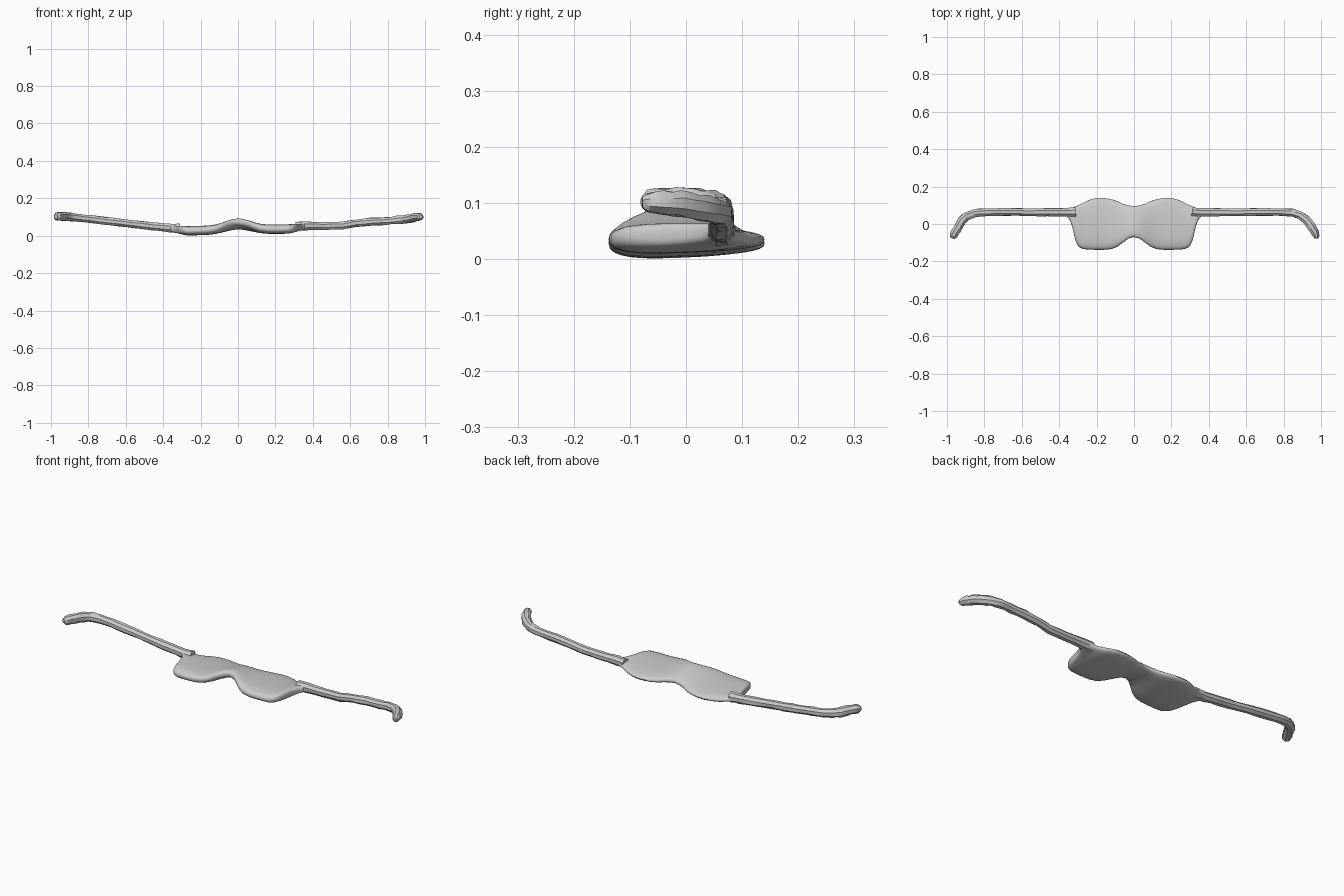
import bpy, bmesh, math, random
from mathutils import Vector

if "Cube" in bpy.data.objects:
    bpy.data.objects.remove(bpy.data.objects["Cube"])

random.seed(4)
grey = bpy.data.materials.new("grey")
grey.diffuse_color = (0.6, 0.6, 0.6, 1)
grey.use_nodes = True
grey.node_tree.nodes["Principled BSDF"].inputs["Base Color"].default_value = grey.diffuse_color


def loft(name, rings, angle):
    """Skin a list of closed rings and cap both ends."""
    bm = bmesh.new()
    rows = [[bm.verts.new(p) for p in ring] for ring in rings]
    n = len(rows[0])
    for a, b in zip(rows, rows[1:]):
        for i in range(n):
            j = (i + 1) % n
            bm.faces.new((a[i], a[j], b[j], b[i]))
    bm.faces.new(rows[0])
    bm.faces.new(rows[-1])
    bmesh.ops.recalc_face_normals(bm, faces=bm.faces)
    mesh = bpy.data.meshes.new(name)
    bm.to_mesh(mesh)
    bm.free()
    mesh.materials.append(grey)
    ob = bpy.data.objects.new(name, mesh)
    bpy.context.collection.objects.link(ob)
    bpy.ops.object.select_all(action='DESELECT')
    ob.select_set(True)
    bpy.context.view_layer.objects.active = ob
    bpy.ops.object.shade_smooth_by_angle(angle=math.radians(angle))
    return ob


# Mask: half outline as (x, front y, back y), mirrored left to right
half = [(0, -.07, .095), (.03, -.078, .099), (.06, -.1, .108), (.09, -.122, .122),
        (.12, -.134, .132), (.16, -.138, .14), (.2, -.138, .14), (.24, -.137, .128),
        (.27, -.134, .114), (.29, -.126, .104), (.305, -.108, .097), (.315, -.08, .093),
        (.323, -.045, .09), (.332, -.01, .087), (.343, .022, .085), (.36, .04, .083)]
outline = [(-x, f, b) for x, f, b in half[:0:-1]] + half


def mask_ring(x, front, back, n=28):
    ring = []
    for i in range(n):
        a = 2 * math.pi * i / n
        c, s = math.cos(a), math.sin(a)
        u = math.copysign(abs(c) ** 0.7, c)
        y = (front + back) / 2 + u * (back - front) / 2
        w = min(1, max(0, (0.14 - y) / 0.28))            # 1 at the front edge
        edge = 1 - 0.25 * max(0, (abs(x) - 0.27) / 0.09)
        thick = (0.018 + 0.011 * w) * edge
        nose = math.exp(-(x / 0.085) ** 2) * (0.008 + 0.048 * w)
        lift = 0.012 * max(0, (abs(x) - 0.27) / 0.09) + 0.006 * x / 0.34
        z = 0.031 + nose + lift + thick * math.copysign(abs(s) ** 0.75, s)
        ring.append((x, y, z))
    return ring


loft("mask", [mask_ring(*p) for p in outline], 40)

# Straps: centre path as (x, y, z, half width), slightly wrinkled, hooked at the end
right = [(.31, .065, .05, .026), (.36, .063, .052, .024), (.46, .063, .052, .021),
         (.56, .062, .055, .021), (.63, .064, .067, .021), (.71, .064, .075, .021),
         (.79, .063, .078, .021), (.85, .06, .084, .022), (.89, .046, .088, .023),
         (.925, .018, .093, .023), (.95, -.015, .099, .023), (.968, -.045, .101, .021),
         (.976, -.068, .101, .017), (.977, -.078, .101, .009)]
left = [(-.31, .065, .04, .026), (-.36, .063, .041, .024), (-.46, .063, .05, .022),
        (-.56, .062, .062, .021), (-.63, .064, .07, .021), (-.71, .064, .079, .021),
        (-.79, .063, .089, .021), (-.85, .059, .096, .022), (-.89, .044, .1, .023),
        (-.92, .018, .102, .024), (-.938, -.015, .104, .024), (-.955, -.042, .104, .023),
        (-.968, -.065, .102, .021), (-.973, -.077, .102, .01)]


def strap(name, path, n=8):
    # add midpoints so the wrinkles are finer
    pts = [Vector(path[0])]
    for p, q in zip(path, path[1:]):
        pts += [(Vector(p) + Vector(q)) / 2, Vector(q)]
    rings = []
    for k, p in enumerate(pts):
        t = (pts[min(k + 1, len(pts) - 1)] - pts[max(k - 1, 0)]).xyz.normalized()
        side = t.cross(Vector((0, 0, 1))).normalized()
        up = side.cross(t)
        ring = []
        for i in range(n):
            a = 2 * math.pi * (i + 0.5) / n
            r = p.w * random.uniform(0.93, 1.12)
            ring.append(p.xyz + side * r * math.cos(a) + up * r * math.sin(a))
        rings.append(ring)
    return loft(name, rings, 28)


strap("right_strap", right)
strap("left_strap", left)
